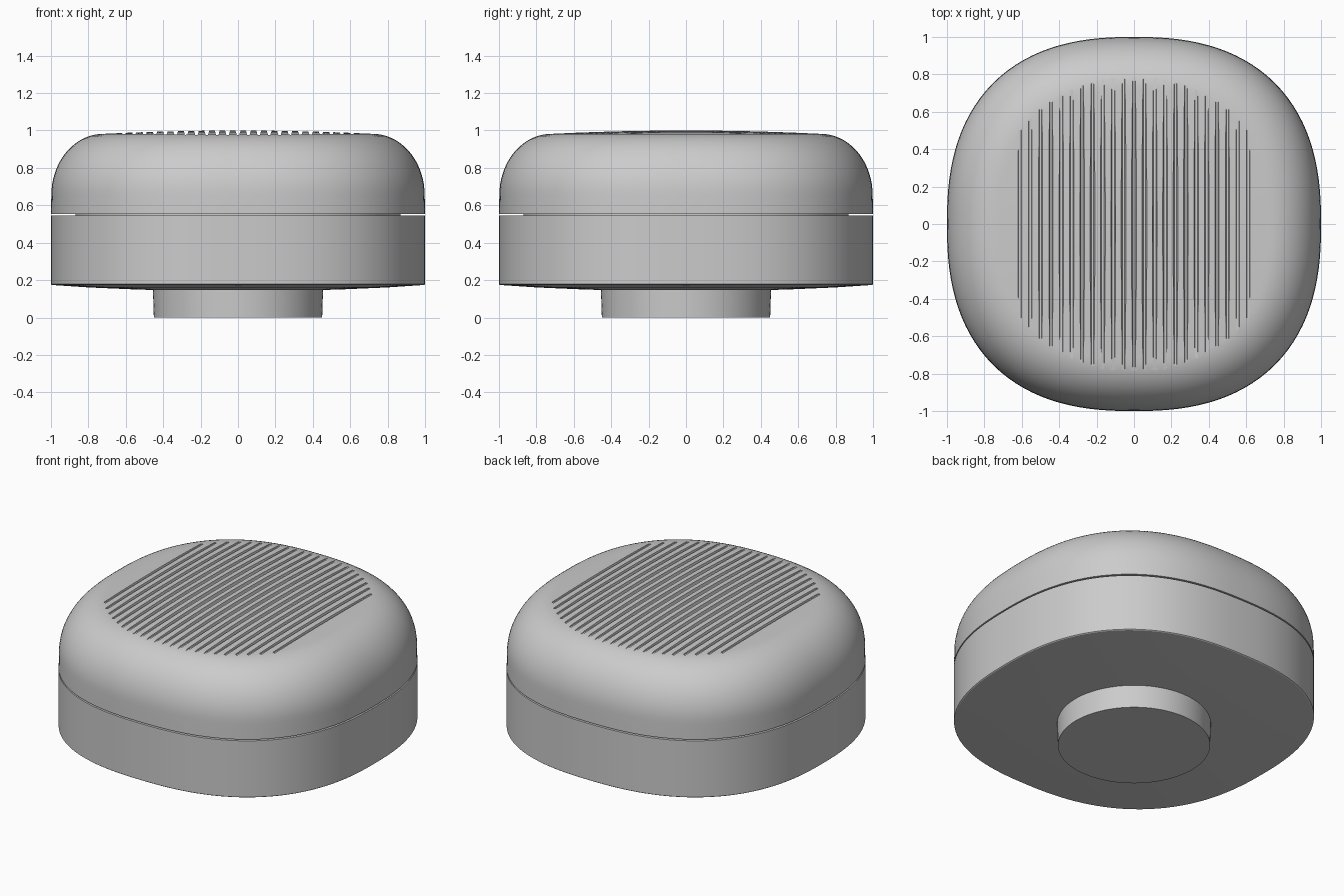
import bpy, bmesh
from math import sin, cos, pi, sqrt

if "Cube" in bpy.data.objects:
    bpy.data.objects.remove(bpy.data.objects["Cube"])


def finish(obj, angle=35):
    bpy.ops.object.select_all(action='DESELECT')
    obj.select_set(True)
    bpy.context.view_layer.objects.active = obj
    bpy.ops.object.shade_smooth_by_angle(angle=angle * pi / 180)


def new_object(name, bm):
    bmesh.ops.recalc_face_normals(bm, faces=bm.faces)
    mesh = bpy.data.meshes.new(name)
    bm.to_mesh(mesh)
    bm.free()
    obj = bpy.data.objects.new(name, mesh)
    bpy.context.collection.objects.link(obj)
    return obj


def outline(power, segs):
    """Unit superellipse; power 2 is a circle, higher is squarer."""
    pts = []
    for i in range(segs):
        # evenly spaced polar angles
        c, s = cos(2 * pi * i / segs), sin(2 * pi * i / segs)
        r = (abs(c) ** power + abs(s) ** power) ** (-1 / power)
        pts.append((r * c, r * s))
    return pts


def loft(name, profile, power=2.45, segs=128):
    """Stack scaled outlines along (radius, z) pairs and cap both ends."""
    bm = bmesh.new()
    rings = [[bm.verts.new((x * r, y * r, z)) for x, y in outline(power, segs)]
             for r, z in profile]
    for a, b in zip(rings, rings[1:]):
        for i in range(segs):
            j = (i + 1) % segs
            bm.faces.new((a[i], a[j], b[j], b[i]))
    bm.faces.new(rings[0][::-1])
    bm.faces.new(rings[-1])
    return new_object(name, bm)


# Round pedestal
finish(loft("pedestal", [(0.45, 0), (0.455, 0.16)], power=2, segs=96))

# Lower body with a shallow sloping underside
finish(loft("lower_body", [(0.3, 0.143), (0.55, 0.15), (0.8, 0.161),
                           (0.995, 0.174), (1, 0.178), (1, 0.545)]), 20)

# Recessed core that shows in the seam
finish(loft("seam_core", [(0.87, 0.50), (0.87, 0.60)]))

# Domed lid: upright wall, rounded shoulder, nearly flat crown
lid_profile = [(1, 0.554), (0.999, 0.61)]
for k in range(17):
    a = pi / 2 * k / 17
    lid_profile.append((0.72 + 0.278 * cos(a), 0.655 + 0.327 * sin(a)))
for r in (0.72, 0.6, 0.48, 0.36, 0.24, 0.12, 0.03):
    lid_profile.append((r, 1 - 0.018 * (r / 0.72) ** 2))
lid = loft("lid", lid_profile)

# Parallel tapered grooves cut into the crown
bm = bmesh.new()
pitch = 0.0555
for i in range(-11, 12):
    x = i * pitch
    half = sqrt(0.79 ** 2 - x * x)
    section = [(-0.006, 0.975), (0.006, 0.975), (0.022, 1.03), (-0.022, 1.03)]
    ends = [[bm.verts.new((x + dx, y, z)) for dx, z in section]
            for y in (-half, half)]
    bm.faces.new(ends[0])
    bm.faces.new(ends[1][::-1])
    for k in range(4):
        m = (k + 1) % 4
        bm.faces.new((ends[0][k], ends[1][k], ends[1][m], ends[0][m]))
cutter = new_object("groove_cutter", bm)
cutter.hide_render = True

cut = lid.modifiers.new("grooves", 'BOOLEAN')
cut.operation = 'DIFFERENCE'
cut.solver = 'EXACT'
cut.object = cutter
bpy.ops.object.select_all(action='DESELECT')
lid.select_set(True)
bpy.context.view_layer.objects.active = lid
bpy.ops.object.modifier_apply(modifier=cut.name)
bpy.data.objects.remove(cutter)
finish(lid, 30)
